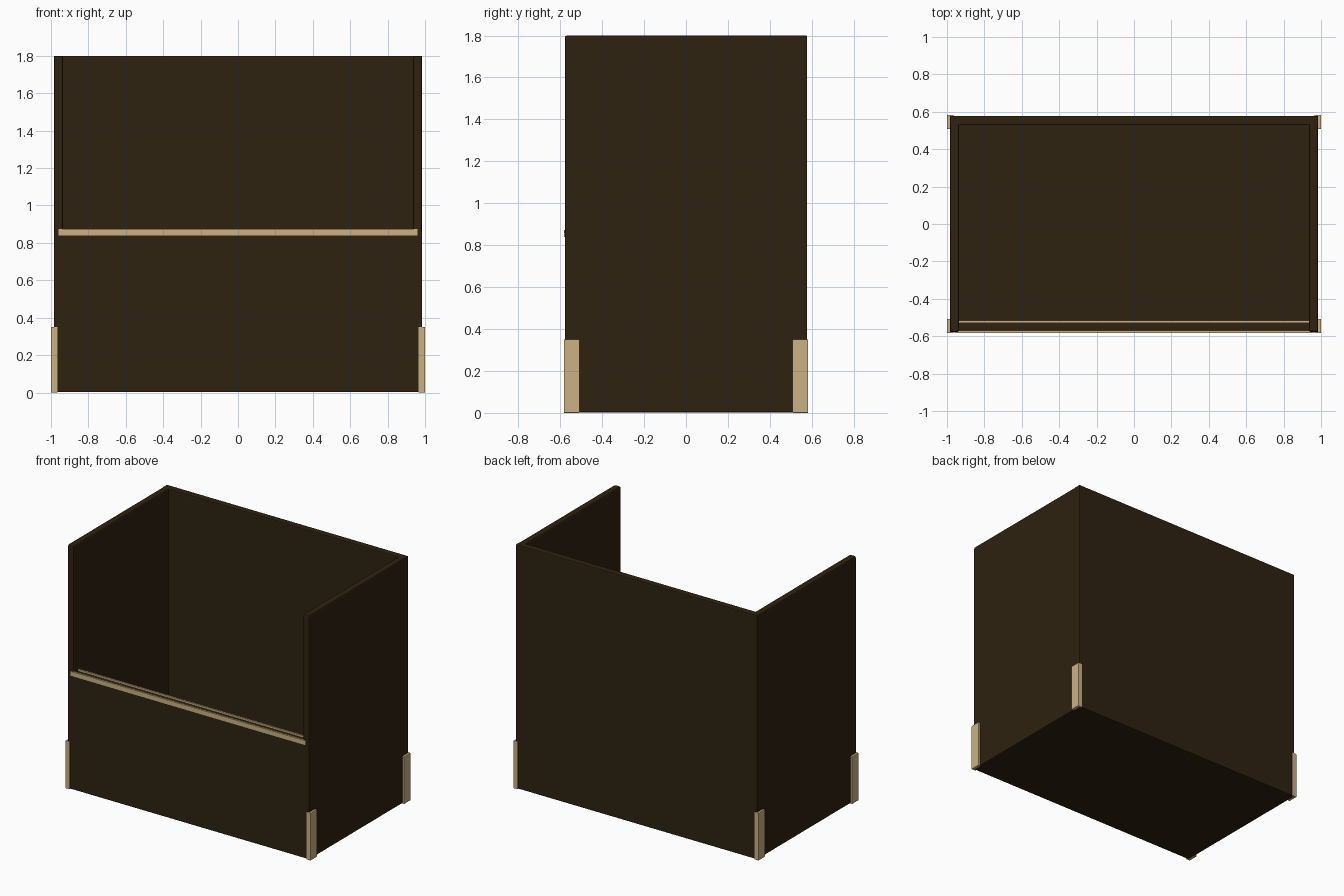
import bpy

if "Cube" in bpy.data.objects:
    bpy.data.objects.remove(bpy.data.objects["Cube"])


def material(name, rgb):
    m = bpy.data.materials.new(name)
    m.diffuse_color = (*rgb, 1)
    m.use_nodes = True
    m.node_tree.nodes["Principled BSDF"].inputs["Base Color"].default_value = m.diffuse_color
    return m


DARK = material("dark brown", (0.027, 0.0158, 0.005))
TAN = material("pale tan", (0.59, 0.445, 0.23))


def box(name, x, y, z, mat, bevel=0.0):
    """Box from (min, max) ranges, with optional softened edges."""
    bpy.ops.mesh.primitive_cube_add(size=1)
    ob = bpy.context.object
    ob.name = name
    ob.location = [(a + b) / 2 for a, b in (x, y, z)]
    ob.scale = [b - a for a, b in (x, y, z)]
    bpy.ops.object.transform_apply(location=True, scale=True)
    ob.data.materials.append(mat)
    if bevel:
        mod = ob.modifiers.new("soft edges", "BEVEL")
        mod.width = bevel
        mod.segments = 2
    return ob


W, D, H, T = 0.985, 0.578, 1.8, 0.05   # half width, half depth, height, board

# Boards of the open bin
box("floor", (-W, W), (-D, D), (0.002, T), DARK, 0.006)
box("back_panel", (-W, W), (D - T, D), (0.002, H), DARK, 0.006)
box("front_panel", (-W, W), (-D, T - D), (0.002, 0.862), DARK, 0.006)
for s, side in ((-1, "left"), (1, "right")):
    xs = sorted((s * W, s * (W - T)))
    box(side + "_panel", xs, (-D, D), (0.002, H), DARK, 0.01)

# Trim strips along the lower front edge, outside and inside
box("front_trim_outer", (-0.96, 0.96), (-0.583, -0.569), (0.84, 0.873), TAN)
box("front_trim_inner", (-0.96, 0.96), (-0.53, -0.516), (0.84, 0.873), TAN)

# Corner guards: a side plate and an end plate at each corner
for sx, side in ((-1, "left"), (1, "right")):
    for sy, end in ((-1, "front"), (1, "back")):
        name = f"{end}_{side}_guard"
        box(name + "_side", sorted((sx * 0.98, sx * 1.0)),
            sorted((sy * 0.508, sy * 0.583)), (0, 0.35), TAN, 0.003)
        box(name + "_end", sorted((sx * 0.965, sx * 0.998)),
            sorted((sy * 0.573, sy * 0.583)), (0, 0.35), TAN, 0.002)
